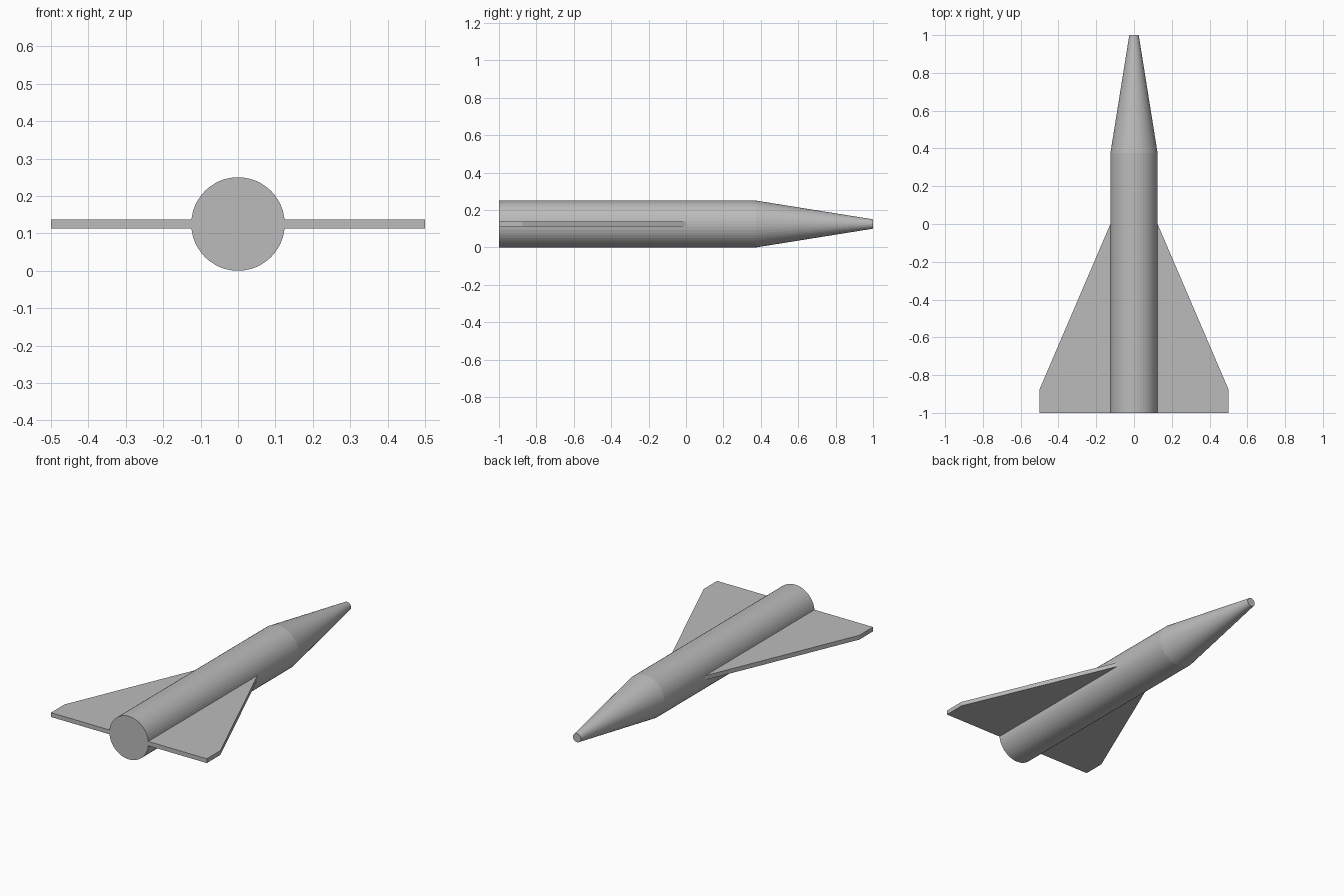
import bpy
import bmesh
import math
from mathutils import Matrix

default = bpy.data.objects.get("Cube")
if default:
    bpy.data.objects.remove(default, do_unlink=True)

RADIUS = 0.125
TIP_RADIUS = 0.025
SHOULDER = 0.375
SIDES = 48

grey = bpy.data.materials.new("light grey")
grey.use_nodes = True
colour = (0.5, 0.5, 0.5, 1)
grey.diffuse_color = colour
grey.node_tree.nodes["Principled BSDF"].inputs["Base Color"].default_value = colour


def add_object(name, bm):
    bmesh.ops.recalc_face_normals(bm, faces=bm.faces)
    mesh = bpy.data.meshes.new(name)
    bm.to_mesh(mesh)
    bm.free()
    mesh.materials.append(grey)
    obj = bpy.data.objects.new(name, mesh)
    bpy.context.collection.objects.link(obj)
    return obj


# Fuselage: a tube tapering to a blunt nose, lofted along y
bm = bmesh.new()
rings = []
for y, r in ((-1, RADIUS), (SHOULDER, RADIUS), (1, TIP_RADIUS)):
    place = Matrix.Translation((0, y, RADIUS)) @ Matrix.Rotation(math.pi / 2, 4, "X")
    ring = bmesh.ops.create_circle(bm, segments=SIDES, radius=r, matrix=place)
    rings.append(ring["verts"])
for a, b in zip(rings, rings[1:]):
    for i in range(SIDES):
        j = (i + 1) % SIDES
        bm.faces.new((a[i], a[j], b[j], b[i]))
bm.faces.new(rings[0])
bm.faces.new(rings[-1])
add_object("fuselage", bm)

# Delta wings: one extruded outline per side, rooted inside the fuselage
WING_OUTLINE = ((0.1, -1), (0.5, -1), (0.5, -0.875), (0.125, 0), (0.1, 0))
THICKNESS = 0.025
for name, side in (("left_wing", 1), ("right_wing", -1)):
    bm = bmesh.new()
    bottom = [bm.verts.new((side * x, y, RADIUS - THICKNESS / 2)) for x, y in WING_OUTLINE]
    face = bm.faces.new(bottom)
    top = bmesh.ops.extrude_face_region(bm, geom=[face])["geom"]
    top_verts = [v for v in top if isinstance(v, bmesh.types.BMVert)]
    bmesh.ops.translate(bm, verts=top_verts, vec=(0, 0, THICKNESS))
    add_object(name, bm)
